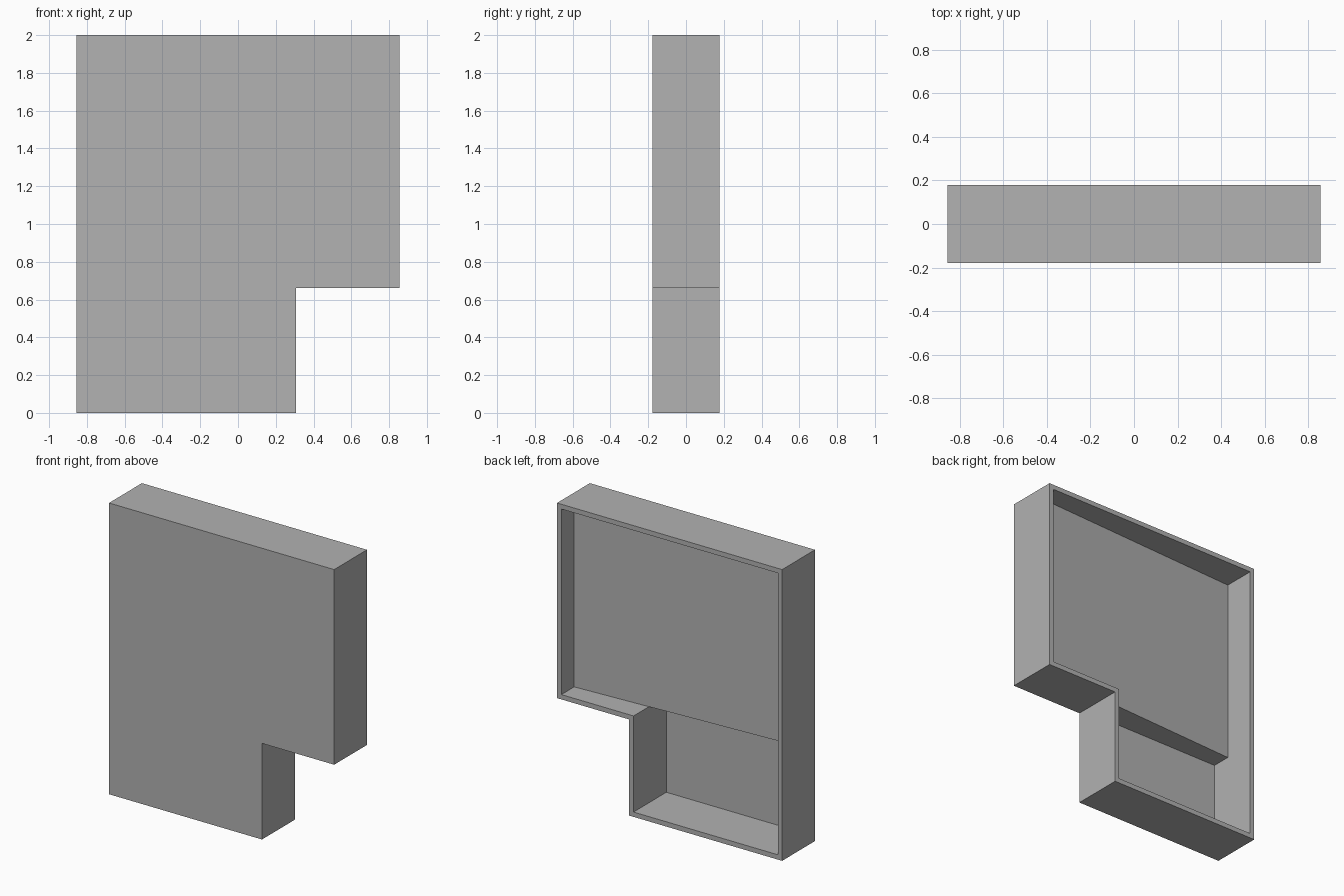
import bpy, bmesh

cube = bpy.data.objects.get("Cube")
if cube:
    bpy.data.objects.remove(cube, do_unlink=True)

# Main dimensions
HALF_W, HALF_D, HEIGHT = 0.855, 0.178, 2.0
STEP_X, STEP_Z = 0.307, 0.66
WALL = 0.033
FRONT, BACK = -HALF_D, HALF_D

grey = bpy.data.materials.new("plain grey")
grey.use_nodes = True
colour = (0.445, 0.445, 0.445, 1)
grey.diffuse_color = colour
grey.node_tree.nodes["Principled BSDF"].inputs["Base Color"].default_value = colour


def make_object(name, bm):
    mesh = bpy.data.meshes.new(name)
    bm.to_mesh(mesh)
    bm.free()
    mesh.materials.append(grey)
    obj = bpy.data.objects.new(name, mesh)
    bpy.context.collection.objects.link(obj)
    return obj


def outline(inset):
    """Stepped outline in x and z, moved inwards by inset."""
    left, right = -HALF_W + inset, HALF_W - inset
    low, top = inset, HEIGHT - inset
    sx, sz = STEP_X - inset, STEP_Z + inset
    return [(left, low), (sx, low), (sx, sz), (right, sz), (right, top), (left, top)]


def loop(bm, inset, y):
    return [bm.verts.new((x, y, z)) for x, z in outline(inset)]


def bridge(bm, a, b):
    for i in range(len(a)):
        j = (i + 1) % len(a)
        bm.faces.new((a[i], a[j], b[j], b[i]))


# Stepped tray: thin front sheet, outer walls, back rim and inner walls
bm = bmesh.new()
rings = [loop(bm, 0, FRONT), loop(bm, 0, BACK),
         loop(bm, WALL, BACK), loop(bm, WALL, FRONT)]
bm.faces.new(rings[0])
for a, b in zip(rings, rings[1:]):
    bridge(bm, a, b)
make_object("stepped_tray", bm)

# Slanted upper panel, set deeper towards the right, with its underside
bm = bmesh.new()
left, right = HALF_W - WALL, -HALF_W + WALL
low, top = STEP_Z + WALL, HEIGHT - WALL
y_left, y_right = BACK - 0.139, BACK - 0.223
sx = STEP_X - WALL
y_step = y_right + (y_left - y_right) * (sx - right) / (left - right)
v = [bm.verts.new(p) for p in (
    (left, y_left, top), (right, y_right, top), (right, y_right, low),
    (sx, y_step, low), (left, y_left, low),
    (sx, FRONT, low), (right, FRONT, low))]
bm.faces.new(v[:5])
bm.faces.new((v[3], v[2], v[6], v[5]))
make_object("slanted_panel", bm)
